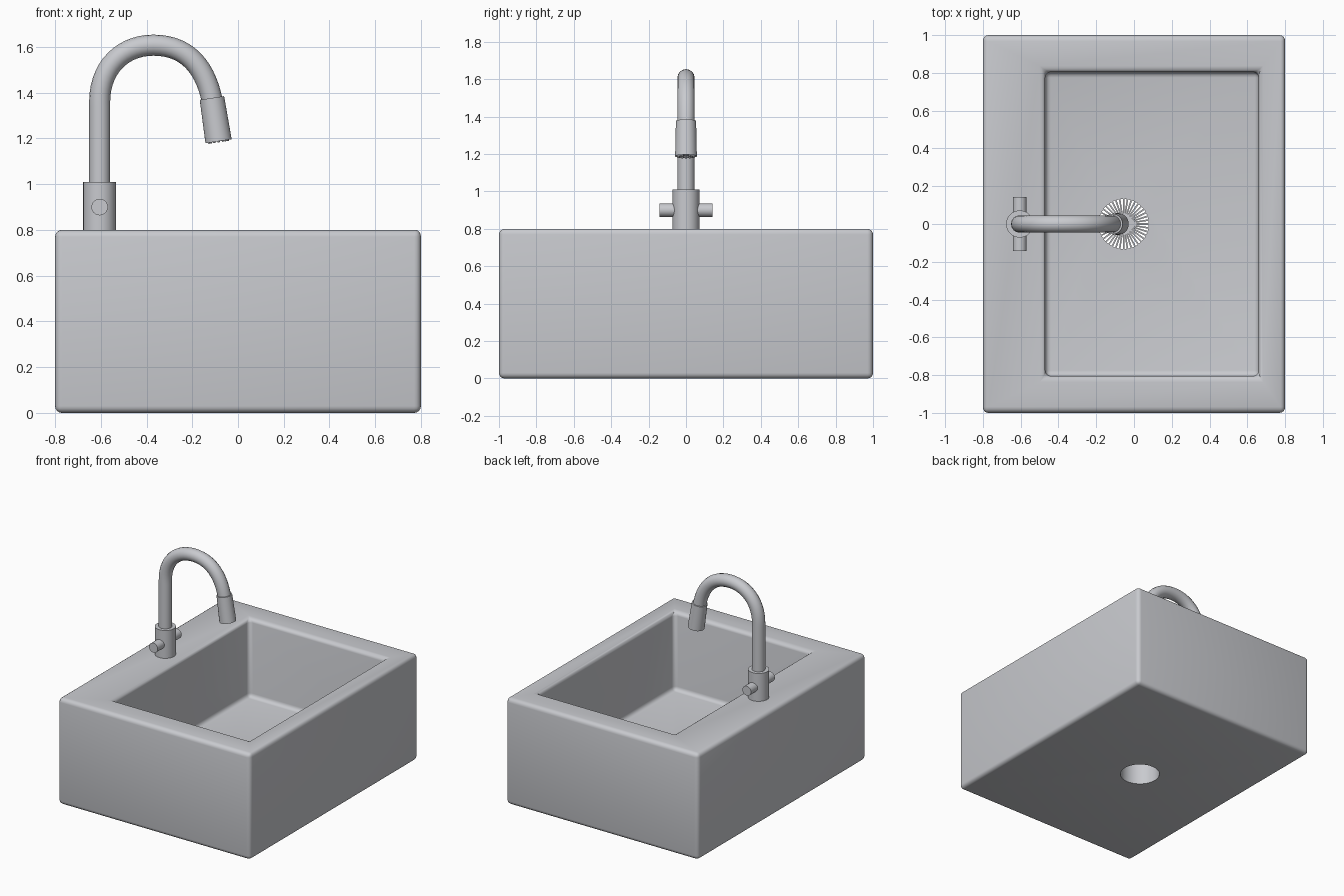
import bpy, bmesh, math
from mathutils import Vector, Matrix

if "Cube" in bpy.data.objects:
    bpy.data.objects.remove(bpy.data.objects["Cube"])

mat = bpy.data.materials.new("light grey")
mat.diffuse_color = (0.58, 0.59, 0.62, 1)
mat.use_nodes = True
mat.node_tree.nodes["Principled BSDF"].inputs["Base Color"].default_value = mat.diffuse_color

def finish(name, bm, smooth=True):
    me = bpy.data.meshes.new(name)
    bm.normal_update()
    bm.to_mesh(me)
    bm.free()
    ob = bpy.data.objects.new(name, me)
    bpy.context.collection.objects.link(ob)
    me.materials.append(mat)
    if smooth:
        smooth_by_angle(ob)
    return ob

def smooth_by_angle(ob):
    bpy.ops.object.select_all(action='DESELECT')
    ob.select_set(True)
    bpy.context.view_layer.objects.active = ob
    bpy.ops.object.shade_smooth_by_angle(angle=math.radians(35))

def box(bm, lo, hi, rot=Matrix()):
    lo, hi = Vector(lo), Vector(hi)
    m = rot @ Matrix.Translation((lo + hi) / 2) @ Matrix.Diagonal((*(hi - lo), 1))
    bmesh.ops.create_cube(bm, size=1, matrix=m)

def rod(bm, a, b, r1, r2=None, n=32):
    a, b = Vector(a), Vector(b)
    d = b - a
    m = Matrix.Translation((a + b) / 2) @ d.to_track_quat('Z', 'Y').to_matrix().to_4x4()
    bmesh.ops.create_cone(bm, cap_ends=True, segments=n, radius1=r1,
                          radius2=r1 if r2 is None else r2, depth=d.length, matrix=m)

def cut(ob, cutter):
    mod = ob.modifiers.new("cut", 'BOOLEAN')
    mod.operation, mod.solver, mod.object = 'DIFFERENCE', 'EXACT', cutter
    apply(ob, mod)
    bpy.data.objects.remove(cutter)

def apply(ob, mod):
    bpy.context.view_layer.objects.active = ob
    bpy.ops.object.modifier_apply(modifier=mod.name)

# Basin block with bowl, rounded edges and drain hole
DX = -0.055
bm = bmesh.new()
box(bm, (-0.8, -1, 0), (0.8, 1, 0.8))
basin = finish("basin", bm, False)
bm = bmesh.new()
box(bm, (-0.47, -0.805, 0.21), (0.66, 0.805, 1.0))
cut(basin, finish("bowl_cutter", bm, False))
bev = basin.modifiers.new("bevel", 'BEVEL')
bev.width, bev.segments = 0.03, 4
apply(basin, bev)
bm = bmesh.new()
rod(bm, (DX, 0, -0.1), (DX, 0, 0.5), 0.14, n=40)
cut(basin, finish("drain_cutter", bm, False))
smooth_by_angle(basin)

# Drain strainer: rim, hub and thin radial bars
bm = bmesh.new()
N = 40
rod(bm, (DX, 0, 0.2), (DX, 0, 0.212), 0.035)
for i in range(N):
    t = Matrix.Translation((DX, 0, 0.206)) @ Matrix.Rotation(2 * math.pi * i / N, 4, 'Z')
    box(bm, (0.02, -0.004, -0.005), (0.14, 0.004, 0.005), t)
    box(bm, (0.132, -0.012, -0.006), (0.142, 0.012, 0.006), t)
finish("drain_strainer", bm, False)

# Tap body and the cross handles
FX = -0.605
bm = bmesh.new()
rod(bm, (FX, 0, 0.79), (FX, 0, 1.01), 0.072)
finish("tap_body", bm)
bm = bmesh.new()
rod(bm, (FX, -0.142, 0.9), (FX, 0.142, 0.9), 0.036)
finish("tap_handles", bm)

# Swan neck spout
cu = bpy.data.curves.new("spout", 'CURVE')
cu.dimensions = '3D'
cu.bevel_depth, cu.bevel_resolution, cu.resolution_u = 0.046, 6, 14
cu.use_fill_caps = True
sp = cu.splines.new('BEZIER')
# (point, left handle, right handle) in x, z
pts = [((FX, 1.0), (FX, 0.9), (FX, 1.1)),
       ((FX, 1.36), (FX, 1.25), (FX, 1.51)),
       ((-0.37, 1.608), (-0.505, 1.608), (-0.225, 1.608)),
       ((-0.112, 1.36), (-0.142, 1.515), (-0.1, 1.3))]
sp.bezier_points.add(len(pts) - 1)
for p, (c, l, r) in zip(sp.bezier_points, pts):
    p.handle_left_type = p.handle_right_type = 'FREE'
    p.co, p.handle_left, p.handle_right = [(x, 0, z) for x, z in (c, l, r)]
tmp = bpy.data.objects.new("spout_curve", cu)
bpy.context.collection.objects.link(tmp)
me = bpy.data.meshes.new_from_object(tmp.evaluated_get(bpy.context.evaluated_depsgraph_get()))
bpy.data.objects.remove(tmp)
spout = bpy.data.objects.new("spout", me)
bpy.context.collection.objects.link(spout)
me.materials.clear()
me.materials.append(mat)
smooth_by_angle(spout)

# Spray head with recessed face and nozzle ring
top, end = Vector((-0.114, 0, 1.377)), Vector((-0.085, 0, 1.188))
axis = (end - top).normalized()
bm = bmesh.new()
rod(bm, top, end, 0.054, 0.058)
face = max(bm.faces, key=lambda f: f.calc_center_median().dot(axis))
bmesh.ops.inset_region(bm, faces=[face], thickness=0.01)
bmesh.ops.translate(bm, verts=face.verts, vec=-axis * 0.012)
side = Vector((0, 1, 0))
fwd = axis.cross(side)
for i in range(12):
    a = 2 * math.pi * i / 12
    c = end + (side * math.cos(a) + fwd * math.sin(a)) * 0.04
    rod(bm, c - axis * 0.015, c + axis * 0.005, 0.006, n=8)
finish("spray_head", bm)
